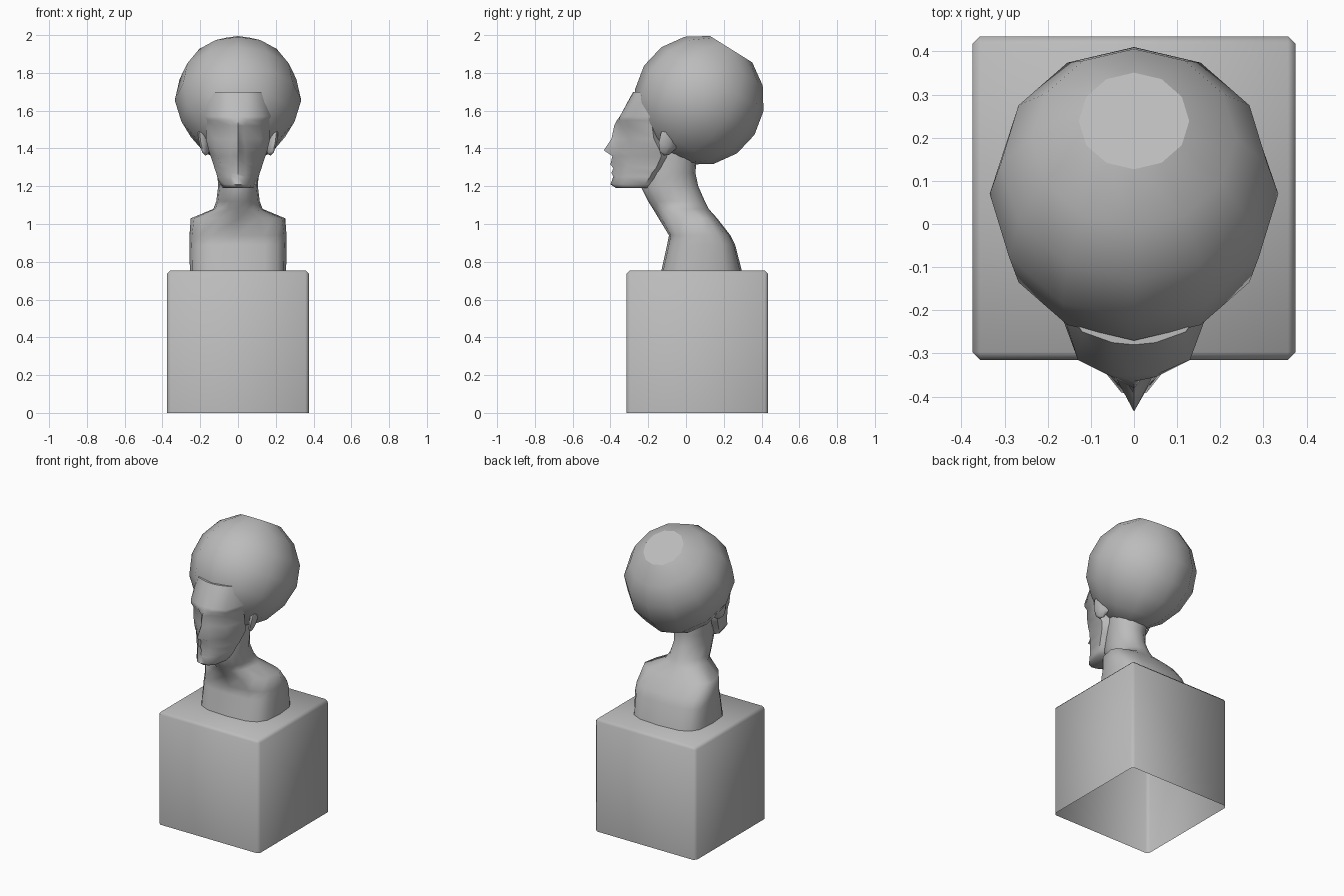
import bpy, bmesh
from math import cos, sin, pi, radians
from mathutils import Matrix, Vector

if "Cube" in bpy.data.objects:
    bpy.data.objects.remove(bpy.data.objects["Cube"])

stone = bpy.data.materials.new("stone_grey")
stone.use_nodes = True
colour = (0.5, 0.5, 0.5, 1)
stone.diffuse_color = colour
stone.node_tree.nodes["Principled BSDF"].inputs["Base Color"].default_value = colour


def finish(name, bm, angle=60):
    """Turn a bmesh into a smooth shaded object."""
    bmesh.ops.recalc_face_normals(bm, faces=bm.faces)
    mesh = bpy.data.meshes.new(name)
    bm.to_mesh(mesh)
    bm.free()
    mesh.materials.append(stone)
    obj = bpy.data.objects.new(name, mesh)
    bpy.context.collection.objects.link(obj)
    bpy.ops.object.select_all(action="DESELECT")
    obj.select_set(True)
    bpy.context.view_layer.objects.active = obj
    bpy.ops.object.shade_smooth_by_angle(angle=radians(angle))
    return obj


def loft(bm, rings, cap_ends=True):
    """Skin closed rings of equal length."""
    loops = [[bm.verts.new(p) for p in ring] for ring in rings]
    for a, b in zip(loops, loops[1:]):
        for i in range(len(a)):
            j = (i + 1) % len(a)
            bm.faces.new((a[i], a[j], b[j], b[i]))
    if cap_ends:
        bm.faces.new(loops[0])
        bm.faces.new(loops[-1])


# Plinth: bevelled block, open underneath
bm = bmesh.new()
bmesh.ops.create_cube(bm, size=0.75, matrix=Matrix.Translation((0, 0.06, 0.38)))
for v in bm.verts:
    v.co.z = 0.755 if v.co.z > 0.3 else 0
bm.normal_update()
bmesh.ops.delete(bm, geom=[f for f in bm.faces if f.normal.z < -0.5], context="FACES_ONLY")
edges = [e for e in bm.edges if not e.is_boundary]
bmesh.ops.bevel(bm, geom=edges, offset=0.018, segments=1, affect="EDGES")
finish("plinth", bm, 50)

# Cranium: ball leaning back, with a flat crown and a narrower underside
bm = bmesh.new()
bmesh.ops.create_uvsphere(bm, u_segments=12, v_segments=8, radius=0.345)
crown = max(bm.verts, key=lambda v: v.co.z)
bmesh.ops.dissolve_verts(bm, verts=[crown])
lean = Matrix.Translation((0, 0.07, 1.655)) @ Matrix.Rotation(radians(-32), 4, "X")
bmesh.ops.transform(bm, matrix=lean, verts=bm.verts)
for v in bm.verts:
    v.co.x *= 0.97 - 0.5 * max(0, 1.6 - v.co.z)
cranium = finish("cranium", bm)
crown_face = max(cranium.data.polygons, key=lambda p: len(p.vertices))
crown_face.use_smooth = False

# Face: height, centre line y, then nose side, cheek and jaw as x, y
face_rows = [
    (1.70, -.28, .05, -.275, .12, -.25, .18, -.16),
    (1.57, -.35, .05, -.35, .13, -.315, .18, -.18),
    (1.55, -.365, .05, -.355, .13, -.315, .17, -.18),
    (1.52, -.38, .03, -.345, .12, -.30, .17, -.18),
    (1.45, -.395, .03, -.345, .12, -.30, .17, -.17),
    (1.39, -.435, .04, -.36, .12, -.29, .155, -.14),
    (1.36, -.39, .04, -.365, .11, -.29, .145, -.13),
    (1.315, -.40, .04, -.365, .09, -.31, .13, -.15),
    (1.295, -.385, .04, -.365, .09, -.31, .125, -.16),
    (1.27, -.395, .04, -.37, .08, -.32, .115, -.18),
    (1.25, -.385, .04, -.37, .08, -.32, .11, -.19),
    (1.21, -.40, .03, -.39, .07, -.34, .095, -.22),
    (1.19, -.37, .03, -.36, .06, -.33, .08, -.24),
]
rings = []
for z, mid, *pairs in face_rows:
    half = list(zip(pairs[::2], pairs[1::2]))
    left = [(x, y, z) for x, y in half]
    right = [(-x, y, z) for x, y in reversed(half)]
    rings.append([(0, mid, z)] + left + [(0, half[-1][1] + 0.12, z)] + right)
bm = bmesh.new()
loft(bm, rings)
finish("face", bm, 50)

# Ears: flattened lobes leaning back and flaring out
for side, name in ((1, "left_ear"), (-1, "right_ear")):
    bm = bmesh.new()
    bmesh.ops.create_uvsphere(bm, u_segments=8, v_segments=6, radius=1)
    bmesh.ops.scale(bm, vec=(0.025, 0.06, 0.11), verts=bm.verts)
    pose = (Matrix.Translation((side * 0.18, -0.08, 1.465))
            @ Matrix.Rotation(side * radians(12), 4, "Y")
            @ Matrix.Rotation(side * radians(20), 4, "Z")
            @ Matrix.Rotation(radians(-22), 4, "X"))
    bmesh.ops.transform(bm, matrix=pose, verts=bm.verts)
    finish(name, bm)

# Neck and shoulders: height, front y, back y, half width, y of the widest point, squareness
bust_rows = [
    (.755, -.13, .295, .255, .08, .6),
    (.89, -.1, .26, .257, .1, .6),
    (.94, -.09, .235, .257, .1, .65),
    (1.03, -.145, .165, .25, .08, .9),
    (1.08, -.175, .12, .13, .02, 1),
    (1.12, -.2, .1, .115, -.04, 1),
    (1.2, -.24, .065, .105, -.08, 1),
    (1.27, -.23, .05, .11, -.07, 1),
    (1.4, -.18, .06, .12, -.05, 1),
]


def bust_ring(z, front, back, width, wide_y, power):
    points = []
    for i in range(16):
        c, s = cos(i * pi / 8), sin(i * pi / 8)
        reach = back - wide_y if s > 0 else wide_y - front
        x = width * abs(c) ** power * (1 if c > 0 else -1)
        y = wide_y + reach * abs(s) ** power * (1 if s > 0 else -1)
        points.append((x, y, z))
    return points


bm = bmesh.new()
loft(bm, [bust_ring(*row) for row in bust_rows])
finish("neck_and_shoulders", bm)
